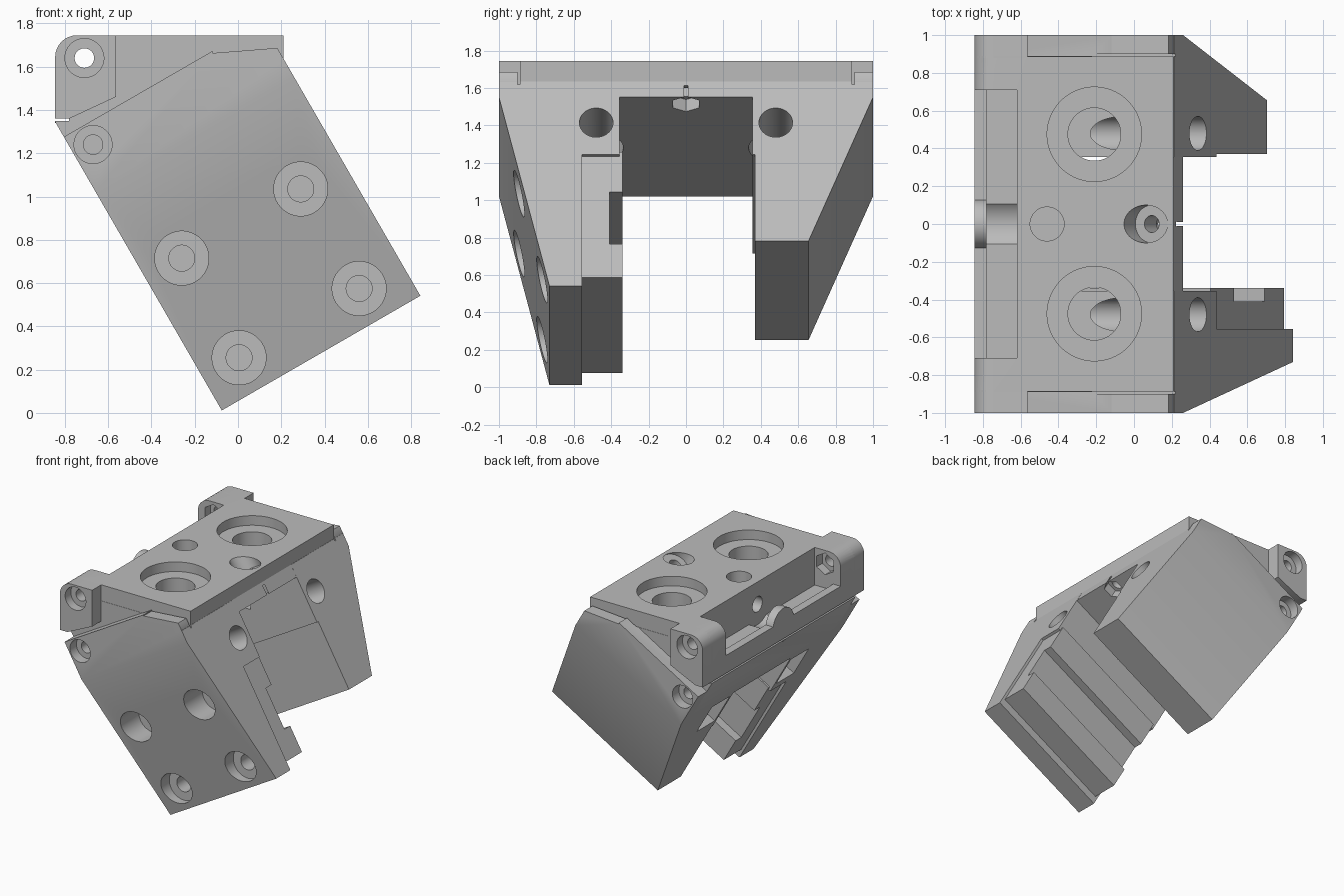
import bpy, bmesh, math
from mathutils import Vector

if "Cube" in bpy.data.objects:
    bpy.data.objects.remove(bpy.data.objects["Cube"], do_unlink=True)

grey = bpy.data.materials.new("plain grey")
grey.use_nodes = True
COLOUR = (0.5, 0.5, 0.5, 1)
grey.diffuse_color = COLOUR
grey.node_tree.nodes["Principled BSDF"].inputs["Base Color"].default_value = COLOUR

# Tilted frame: E runs across the legs, D runs down them
ORIGIN = Vector((-0.845, 0, 1.345))
E = Vector((math.cos(math.radians(30)), 0, 0.5))
D = Vector((0.5, 0, -math.cos(math.radians(30))))


def tilt(e, y, s):
    return ORIGIN + E * e + D * s + Vector((0, y, 0))


def prism(name, points, sweep):
    """Extrude a closed outline along a vector."""
    bm = bmesh.new()
    face = bm.faces.new([bm.verts.new(p) for p in points])
    new = bmesh.ops.extrude_face_region(bm, geom=[face])["geom"]
    verts = [v for v in new if isinstance(v, bmesh.types.BMVert)]
    bmesh.ops.translate(bm, verts=verts, vec=sweep)
    bmesh.ops.recalc_face_normals(bm, faces=bm.faces)
    mesh = bpy.data.meshes.new(name)
    bm.to_mesh(mesh)
    bm.free()
    mesh.materials.append(grey)
    ob = bpy.data.objects.new(name, mesh)
    bpy.context.collection.objects.link(ob)
    return ob


def side(name, outline, y0, y1):
    """Outline in x and z, swept along y."""
    return prism(name, [(x, y0, z) for x, z in outline], Vector((0, y1 - y0, 0)))


def leg_sweep(name, outline, e0, e1):
    """Outline in y and leg distance, swept across the leg."""
    return prism(name, [tilt(e0, y, s) for y, s in outline], E * (e1 - e0))


def box(name, x, y, z):
    return side(name, [(x[0], z[0]), (x[1], z[0]), (x[1], z[1]), (x[0], z[1])], y[0], y[1])


def rod(start, end, radius, sides=40):
    start, end = Vector(start), Vector(end)
    turn = (end - start).to_track_quat("Z", "Y")
    ring = [start + turn @ Vector((radius * math.cos(a), radius * math.sin(a), 0))
            for a in (math.tau * (i + 0.5) / sides for i in range(sides))]
    return prism("rod", ring, end - start)


def combine(target, part, operation):
    mod = target.modifiers.new("join", "BOOLEAN")
    mod.operation, mod.solver, mod.object = operation, "EXACT", part
    bpy.context.view_layer.update()
    graph = bpy.context.evaluated_depsgraph_get()
    mesh = bpy.data.meshes.new_from_object(target.evaluated_get(graph))
    target.modifiers.clear()
    target.data = mesh
    bpy.data.objects.remove(part, do_unlink=True)


def add(target, part):
    combine(target, part, "UNION")


def cut(target, part):
    combine(target, part, "DIFFERENCE")


# Central body with a rounded back top edge
corner = [(-0.745 - 0.1 * math.cos(a), 1.645 + 0.1 * math.sin(a))
          for a in (math.pi / 2 * i / 8 for i in range(9))]
low_back, low_front, mid_front = tilt(0, 0, 0.374), tilt(1.06, 0, 0.374), tilt(1.06, 0, 0.277)
bracket = side("bracket", [(-0.845, 1.345)] + corner + [
    (0.21, 1.745), (0.21, mid_front.z), (low_front.x, low_front.z),
    (low_back.x, low_back.z)], -0.89, 0.89)

# Legs with sloping outer faces
front_leg = leg_sweep("front_leg", [
    (-1, 0.08), (-1, 0.374), (-0.73, 1.54), (-0.555, 1.54),
    (-0.555, 0.728), (-0.355, 0.728), (-0.355, 0.08)], 0, 1.06)
back_leg = leg_sweep("back_leg", [
    (1, 0.08), (1, 0.374), (0.655, 1.262), (0.37, 1.262),
    (0.37, 0.728), (0.355, 0.728), (0.355, 0.08)], 0, 1.06)
for leg in (front_leg, back_leg):
    cut(leg, box("end_trim", (0.21, 0.6), (-1.2, 1.2), (mid_front.z, 2)))
    cut(leg, side("top_trim", [(-0.118, 1.663), (0.4, 1.704), (0.4, 2), (-0.118, 2)], -1.2, 1.2))
    add(bracket, leg)

# Inner slab with a cross groove
slab = leg_sweep("inner_slab", [
    (-0.6, 0.7), (-0.34, 0.7), (-0.34, 0.947), (-0.41, 0.947),
    (-0.41, 1.27), (-0.34, 1.27), (-0.34, 1.475), (-0.6, 1.475)], 0.02, 1.04)
add(bracket, slab)

# Ears, their bolts, and the slits beside the top plate
ear = [(-0.845, 1.36)] + corner + [(-0.565, 1.745), (-0.565, 1.46), (-0.78, 1.36)]
for d in (-1, 1):
    add(bracket, side("ear", ear, d * 0.88, d * 1.0))
    cut(bracket, box("slit", (-0.565, 0.4), (d * 0.888, d * 0.9), (1.62, 2)))

# Pocket between the ears, with a lip and a rounded saddle
cut(bracket, box("pocket", (-0.9, -0.62), (-0.71, 0.71), (1.5, 2)))
cut(bracket, box("channel", (-0.78, -0.62), (-0.71, 0.71), (1.45, 1.6)))
add(bracket, rod((-0.845, 0, 1.47), (-0.78, 0, 1.47), 0.13))
cut(bracket, rod((-0.78, 0, 1.57), (-0.62, 0, 1.57), 0.16))
cut(bracket, rod((-0.7, 0, 1.57), (-0.46, 0, 1.57), 0.06))
cut(bracket, box("edge_slit", (-0.9, -0.78), (-1.2, 1.2), (1.348, 1.36)))

for d in (-1, 1):
    # Ear bolt hole, counterbore and nut seat
    cut(bracket, rod((-0.71, d * 1.1, 1.64), (-0.71, d * 0.6, 1.64), 0.045))
    cut(bracket, rod((-0.71, d * 1.1, 1.64), (-0.71, d * 0.93, 1.64), 0.09))
    cut(bracket, rod((-0.71, d * 0.78, 1.64), (-0.71, d * 0.65, 1.64), 0.085, 6))
    # Cheek bolt below the ear
    cut(bracket, rod((-0.67, d * 1.1, 1.24), (-0.67, d * 0.92, 1.24), 0.088))
    cut(bracket, rod((-0.67, d * 1.1, 1.24), (-0.67, d * 0.75, 1.24), 0.045))
    # Large top recess with its deeper well
    cut(bracket, rod((-0.21, d * 0.475, 1.9), (-0.21, d * 0.475, 1.67), 0.25, 64))
    cut(bracket, rod((-0.21, d * 0.475, 1.9), (-0.21, d * 0.475, 1.19), 0.14))
    # Cross hole through the leg and the pocket where it leaves
    cut(bracket, rod(tilt(1.2, d * 0.48, 0.531), tilt(0.2, d * 0.48, 0.531), 0.09))
    cut(bracket, leg_sweep("leg_pocket", [
        (d * 0.38, 0.4), (d * 0.6, 0.4), (d * 0.6, 0.66), (d * 0.38, 0.66)], -0.1, 0.3))

# Holes on the centre line of the top
cut(bracket, rod((-0.46, 0, 1.9), (-0.46, 0, 1.45), 0.09))
cut(bracket, rod(tilt(0.986, 0, -0.2), tilt(0.986, 0, 0.17), 0.1))
cut(bracket, rod(tilt(0.986, 0, 0), tilt(0.986, 0, 0.6), 0.045))
cut(bracket, rod(tilt(0.986, 0, 0.3), tilt(0.986, 0, 0.5), 0.08, 6))

# Four counterbored bolt holes in the front leg
for x, z in ((-0.26, 0.715), (0.29, 1.035), (0.005, 0.255), (0.56, 0.575)):
    cut(bracket, rod((x, -1.1, z), (x, -0.68, z), 0.125))
    cut(bracket, rod((x, -0.8, z), (x, -0.5, z), 0.06))

bpy.ops.object.select_all(action="DESELECT")
bracket.select_set(True)
bpy.context.view_layer.objects.active = bracket
bpy.ops.object.shade_smooth_by_angle(angle=math.radians(30))
